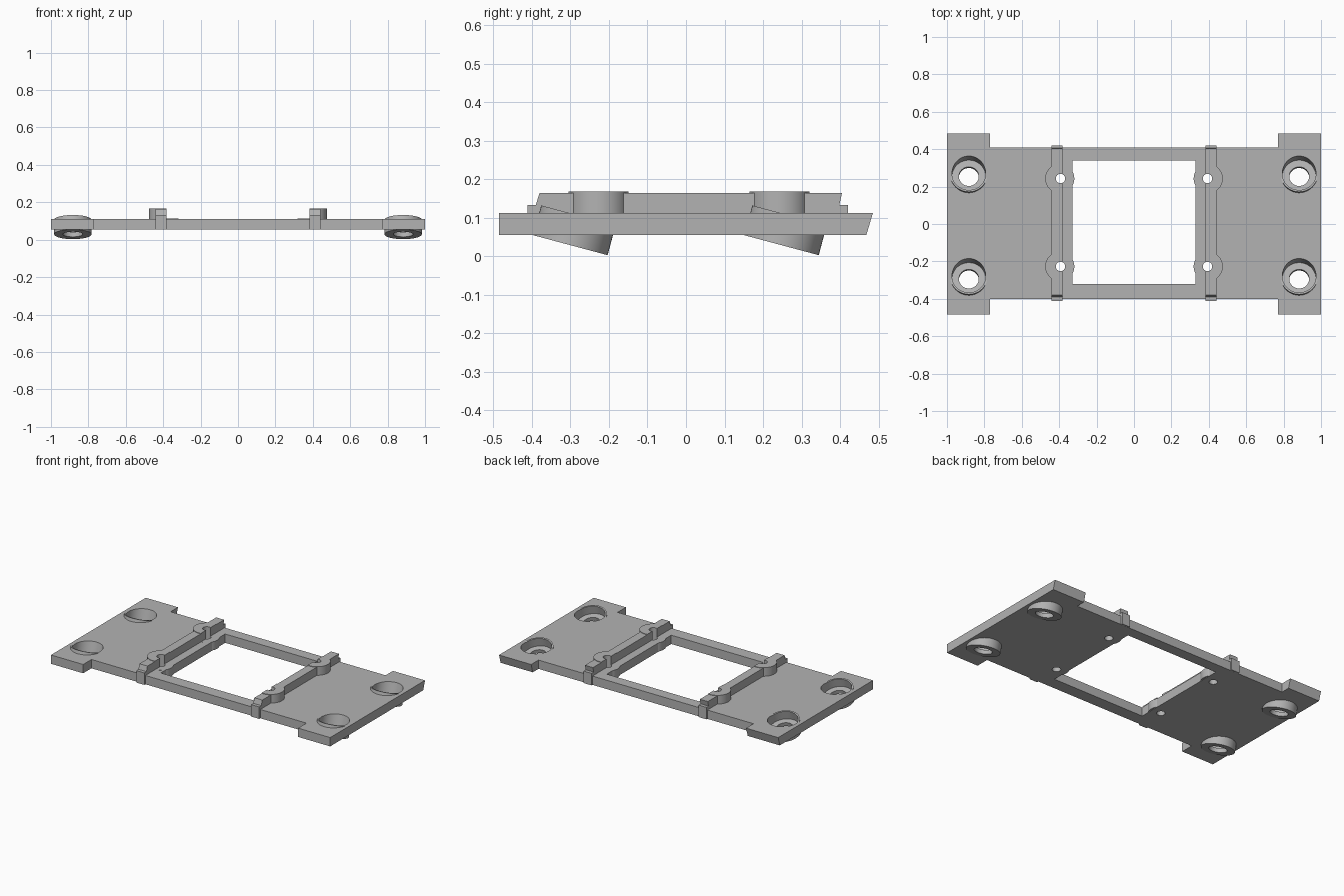
import bpy, bmesh, math
from mathutils import Matrix, Vector

cube = bpy.data.objects.get("Cube")
if cube:
    bpy.data.objects.remove(cube, do_unlink=True)

grey = bpy.data.materials.new("plain grey")
grey.use_nodes = True
colour = (0.45, 0.45, 0.45, 1)
grey.diffuse_color = colour
grey.node_tree.nodes["Principled BSDF"].inputs["Base Color"].default_value = colour

BOTTOM, TOP = 0.055, 0.112
TILT = math.radians(15)


def make(name, bm):
    bmesh.ops.recalc_face_normals(bm, faces=bm.faces)
    mesh = bpy.data.meshes.new(name)
    bm.to_mesh(mesh)
    bm.free()
    obj = bpy.data.objects.new(name, mesh)
    bpy.context.collection.objects.link(obj)
    mesh.materials.append(grey)
    return obj


def prism(name, points, depth):
    """Extrude a closed loop of 3D points along a vector."""
    bm = bmesh.new()
    face = bm.faces.new([bm.verts.new(p) for p in points])
    new = bmesh.ops.extrude_face_region(bm, geom=[face])["geom"]
    verts = [v for v in new if isinstance(v, bmesh.types.BMVert)]
    bmesh.ops.translate(bm, verts=verts, vec=depth)
    return make(name, bm)


def cylinder(name, base, radius, height, tilt=0, clip=None):
    """Cylinder standing on its base point, leaning to the back by tilt."""
    bm = bmesh.new()
    place = (Matrix.Translation(base) @ Matrix.Rotation(-tilt, 4, "X")
             @ Matrix.Translation((0, 0, height / 2)))
    bmesh.ops.create_cone(bm, cap_ends=True, segments=48, radius1=radius,
                          radius2=radius, depth=height, matrix=place)
    if clip:
        side = math.copysign(1, clip)
        bmesh.ops.bisect_plane(bm, geom=bm.verts[:] + bm.edges[:] + bm.faces[:],
                               plane_co=(clip, 0, 0), plane_no=(side, 0, 0), clear_inner=True)
        bmesh.ops.holes_fill(bm, edges=[e for e in bm.edges if e.is_boundary])
    return make(name, bm)


def cut(targets, cutter):
    for obj in targets:
        mod = obj.modifiers.new("cut", "BOOLEAN")
        mod.operation = "DIFFERENCE"
        mod.solver = "EXACT"
        mod.object = cutter
        bpy.context.view_layer.objects.active = obj
        bpy.ops.object.modifier_apply(modifier=mod.name)
    bpy.data.objects.remove(cutter, do_unlink=True)


# Base plate with four corner ears
right = [(1, -0.485), (1, 0.485), (0.77, 0.485), (0.77, 0.41)]
left = [(-x, y) for x, y in reversed(right)]
outline = right + left + [(-0.77, -0.485), (-0.77, -0.40), (0.77, -0.40), (0.77, -0.485)]
plate = prism("base_plate", [(x, y, BOTTOM) for x, y in outline], (0, 0, TOP - BOTTOM))
for v in plate.data.vertices:  # the back ends of the ears lean outward
    if v.co.y > 0.45 and v.co.z < 0.08:
        v.co.y -= 0.017

# Central window
window = [(-0.33, -0.32, 0), (0.33, -0.32, 0), (0.33, 0.34, 0), (-0.33, 0.34, 0)]
cut([plate], prism("window_cutter", window, (0, 0, 0.3)))
parts = [plate]

# Raised ribs with screw bosses
profile = [(-0.412, 0.0555), (-0.412, 0.133), (-0.39, 0.133), (-0.38, 0.165),
           (0.405, 0.165), (0.398, 0.133), (0.42, 0.133), (0.42, 0.0555)]
for label, s in (("left", 1), ("right", -1)):
    rib = prism(label + "_rib", [(s * 0.383, y, z) for y, z in profile], (s * 0.057, 0, 0))
    parts.append(rib)
    for end, y in (("front", -0.227), ("back", 0.243)):
        name = f"{label}_{end}"
        pad = cylinder(name + "_boss_pad", (s * 0.397, y, 0.057), 0.078, 0.0552)
        boss = cylinder(name + "_boss", (s * 0.397, y, 0.1), 0.078, 0.068, clip=s * 0.383)
        for target in (plate, rib, pad, boss):
            cut([target], cylinder("screw_cutter", (s * 0.393, y, 0), 0.025, 0.3))
        parts += [pad, boss]

# Tilted foot cups, open at the top with a hole in the floor
axis = Vector((0, math.sin(TILT), math.cos(TILT)))
for label, s in (("left", 1), ("right", -1)):
    for end, y in (("front", -0.30), ("back", 0.248)):
        base = Vector((s * 0.883, y, 0.029))
        cup = cylinder(f"{label}_{end}_cup", base, 0.1, 0.08, TILT)
        cut([plate, cup], cylinder("pocket_cutter", base + axis * 0.025, 0.09, 0.2, TILT))
        cut([plate, cup], cylinder("hole_cutter", base - axis * 0.1, 0.053, 0.3, TILT))
        parts.append(cup)

# Smooth the round walls and keep the edges crisp
bpy.ops.object.select_all(action="DESELECT")
for obj in parts:
    obj.select_set(True)
bpy.context.view_layer.objects.active = plate
bpy.ops.object.shade_smooth_by_angle(angle=math.radians(30))
